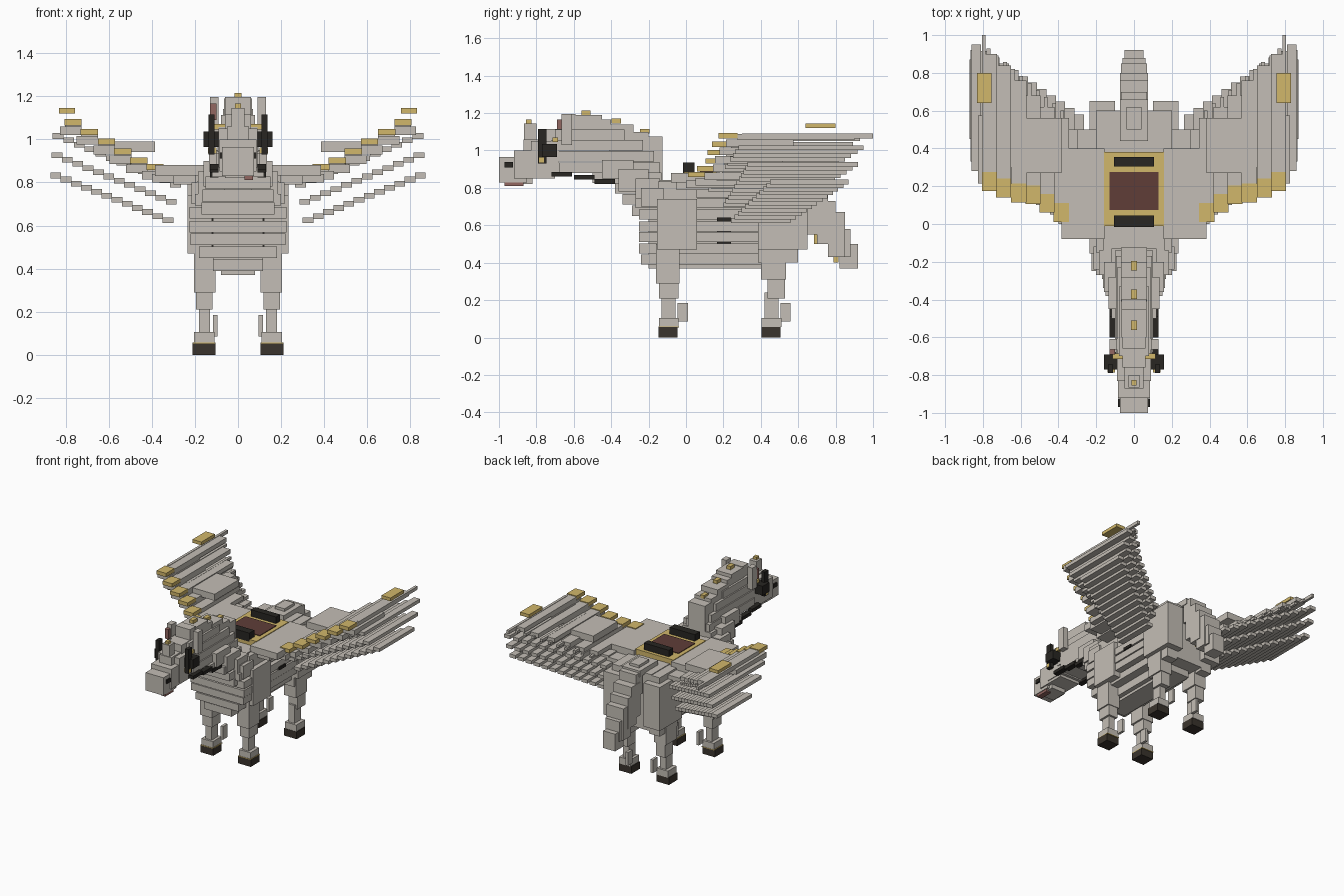
import bpy, bmesh

def material(name, rgb):
    m = bpy.data.materials.new(name)
    m.diffuse_color = (*rgb, 1)
    return m

STONE = material("stone grey", (0.55, 0.515, 0.465))
GOLD = material("gold", (0.64, 0.475, 0.145))
BLACK = material("black leather", (0.021, 0.019, 0.016))
HOOF = material("dark hoof", (0.042, 0.034, 0.026))
RED = material("saddle red", (0.115, 0.048, 0.039))
PINK = material("pink", (0.29, 0.135, 0.12))

def boxes(name, mat, items, mirror=False):
    """One object from boxes given as (x0, x1, y0, y1, z0, z1)."""
    bm = bmesh.new()
    for x0, x1, y0, y1, z0, z1 in items:
        for s in ((1, -1) if mirror else (1,)):
            vs = bmesh.ops.create_cube(bm, size=1)["verts"]
            for v in vs:
                v.co = (s * (x0 + x1) / 2 + v.co.x * (x1 - x0),
                        (y0 + y1) / 2 + v.co.y * (y1 - y0),
                        (z0 + z1) / 2 + v.co.z * (z1 - z0))
    me = bpy.data.meshes.new(name)
    bm.to_mesh(me)
    bm.free()
    me.materials.append(mat)
    ob = bpy.data.objects.new(name, me)
    bpy.context.collection.objects.link(ob)
    return ob

def mid(hw, *rest):
    return (-hw, hw, *rest)

def lerp(a, b, t):
    return a + (b - a) * t

# Barrel: core with stacked slabs
boxes("body_core", STONE, [mid(0.115, -0.2, 0.6, 0.42, 0.82), mid(0.08, -0.2, 0.5, 0.37, 0.45)])
boxes("body_slabs", STONE, [mid(hw, y0, y1, z, z + 0.053) for hw, y0, y1, z in (
    (0.115, -0.24, 0.45, 0.39), (0.18, -0.25, 0.5, 0.45), (0.22, -0.25, 0.55, 0.51),
    (0.225, -0.25, 0.6, 0.568), (0.225, -0.25, 0.6, 0.632), (0.20, -0.27, 0.6, 0.692),
    (0.19, -0.24, 0.6, 0.75), (0.165, -0.2, 0.6, 0.79))])
boxes("shoulders", STONE, [(0.12, 0.235, -0.155, 0.06, 0.47, 0.74),
                           (0.12, 0.2, -0.15, 0.06, 0.74, 0.835)], True)
boxes("hips", STONE, [(0.10, 0.235, 0.385, 0.65, 0.47, 0.80),
                      (0.08, 0.2, 0.4, 0.6, 0.80, 0.845)], True)
boxes("rump", STONE, [mid(0.13, 0.38, 0.60, 0.80, 0.85), mid(0.075, 0.44, 0.66, 0.84, 0.885),
                      mid(0.04, 0.5, 0.62, 0.88, 0.905)])
boxes("girth", BLACK, [mid(0.135, 0.165, 0.24, 0.5, 0.64), mid(0.234, 0.165, 0.24, 0.62, 0.642)])

# Legs
def leg(name, y, upper):
    boxes(name, STONE, [
        *upper,
        (0.13, 0.18, y + 0.015, y + 0.09, 0.09, 0.24),
        (0.11, 0.205, y, y + 0.105, 0.055, 0.105),
        (0.095, 0.115, y + 0.10, y + 0.155, 0.085, 0.185)], True)
    boxes(name + "_hoof", HOOF, [(0.105, 0.21, y - 0.002, y + 0.1, 0, 0.055)], True)

leg("front_leg", -0.145, [(0.105, 0.205, -0.16, -0.035, 0.29, 0.5),
                          (0.118, 0.195, -0.145, -0.04, 0.21, 0.29)])
leg("back_leg", 0.405, [(0.105, 0.205, 0.4, 0.535, 0.31, 0.5), (0.11, 0.2, 0.385, 0.6, 0.4, 0.48),
                        (0.118, 0.195, 0.435, 0.53, 0.21, 0.31)])
boxes("front_hoof_band", GOLD, [(0.105, 0.21, -0.148, -0.038, 0.053, 0.058)], True)

# Neck
boxes("neck", STONE, [mid(hw, y0, y1, z, z + 0.057) for hw, y0, y1, z in (
    (0.17, -0.29, -0.1, 0.65), (0.165, -0.34, -0.1, 0.71), (0.15, -0.38, -0.1, 0.77),
    (0.12, -0.5, -0.13, 0.825), (0.10, -0.68, -0.14, 0.88), (0.095, -0.72, -0.17, 0.94),
    (0.09, -0.72, -0.23, 1.0), (0.08, -0.70, -0.33, 1.055))])
boxes("neck_sides", STONE, [(0.06, hw, y0, y1, z0, z1) for hw, y0, y1, z0, z1 in (
    (0.215, -0.24, -0.12, 0.70, 0.80), (0.185, -0.27, -0.14, 0.74, 0.85),
    (0.16, -0.36, -0.20, 0.78, 0.90), (0.135, -0.45, -0.28, 0.85, 0.95))], True)

# Mane
boxes("mane", STONE, [mid(hw, y0, y1, z0, z1) for hw, y0, y1, z0, z1 in (
    (0.06, -0.66, -0.59, 1.0, 1.195), (0.065, -0.60, -0.45, 1.0, 1.19),
    (0.065, -0.46, -0.40, 1.0, 1.165), (0.07, -0.41, -0.28, 0.96, 1.14),
    (0.07, -0.29, -0.20, 0.93, 1.10), (0.07, -0.21, -0.125, 0.84, 1.075))])
boxes("mane_studs", GOLD, [mid(0.016, y, y + 0.05, z, z + 0.025) for y, z in (
    (-0.56, 1.19), (-0.398, 1.145), (-0.245, 1.09))])

# Head
boxes("head", STONE, [mid(0.075, -1.0, -0.85, 0.83, 0.965), mid(0.085, -0.92, -0.7, 0.85, 1.0),
                      mid(0.09, -0.83, -0.68, 0.87, 1.05), mid(0.05, -0.87, -0.7, 0.97, 1.06),
                      mid(0.06, -0.76, -0.66, 1.03, 1.115), mid(0.06, -0.95, -0.82, 0.82, 0.85)])
boxes("forelock", STONE, [mid(0.03, -0.865, -0.80, 1.04, 1.145)])
boxes("forelock_stud", GOLD, [mid(0.014, -0.855, -0.825, 1.14, 1.165)])
boxes("nostrils", BLACK, [(0.07, 0.086, -0.97, -0.925, 0.91, 0.938)], True)
boxes("tongue", PINK, [(0.03, 0.07, -0.97, -0.87, 0.81, 0.832)])
boxes("ears", STONE, [(0.09, 0.13, -0.665, -0.61, 1.03, 1.195)], True)
boxes("inner_ear", PINK, [(-0.13, -0.1, -0.69, -0.665, 1.09, 1.165)])

# Bridle and reins
boxes("bridle", BLACK, [(0.11, 0.137, -0.79, -0.745, 0.93, 1.115),
                        (0.09, 0.16, -0.77, -0.69, 0.965, 1.035)], True)
boxes("bridle_trim", GOLD, [(0.04, 0.115, -0.715, -0.685, 1.045, 1.07),
                            (0.10, 0.14, -0.785, -0.76, 0.935, 0.962)], True)
boxes("reins", BLACK, [(0.09, 0.13, y, y + 0.11, z, z + 0.025) for y, z in (
    (-0.72, 0.86), (-0.60, 0.845), (-0.49, 0.822))], True)
boxes("breast_strap", GOLD, [(0.165, 0.187, -0.079, -0.06, 0.815, 0.875)], True)

# Saddle
boxes("saddle_cloth", GOLD, [mid(0.16, -0.01, 0.38, 0.82, 0.885)])
boxes("saddle_seat", RED, [mid(0.13, 0.075, 0.275, 0.88, 0.89)])
boxes("saddle_bars", BLACK, [mid(0.105, -0.015, 0.045, 0.87, 0.935),
                             mid(0.105, 0.305, 0.355, 0.87, 0.935)])

# Tail
boxes("tail", STONE, [mid(hw, y0, y1, z0, z1) for hw, y0, y1, z0, z1 in (
    (0.07, 0.62, 0.70, 0.70, 0.87), (0.075, 0.65, 0.76, 0.55, 0.80), (0.075, 0.70, 0.80, 0.50, 0.73),
    (0.07, 0.76, 0.85, 0.43, 0.67), (0.06, 0.79, 0.88, 0.43, 0.58), (0.05, 0.82, 0.92, 0.37, 0.50))])
boxes("tail_studs", GOLD, [mid(0.016, 0.685, 0.715, 0.5, 0.55), mid(0.016, 0.788, 0.815, 0.4, 0.432)])

# Wing roots and covert plates
boxes("wing_root", STONE, [(0.155, 0.385, -0.08, 0.40, 0.83, 0.88), (0.2, 0.3, -0.05, 0.5, 0.79, 0.83),
                           (0.3, 0.4, 0.0, 0.5, 0.80, 0.84)], True)
boxes("wing_covert", STONE, [(0.385, 0.575, 0.27, 0.56, 0.94, 0.99)], True)

# Leading edge: gold tips with a plate behind each
edge = ((0.345, 0.01, 0.858, 0.56), (0.42, 0.06, 0.888, 0.62), (0.495, 0.105, 0.93, 0.68),
        (0.57, 0.115, 0.975, 0.76), (0.65, 0.14, 1.02, 0.84), (0.725, 0.175, 1.065, 0.90))
boxes("wing_edge_tips", GOLD, [(x, x + 0.08, y, y + 0.1, z, z + 0.028) for x, y, z, _ in edge], True)
boxes("wing_top_plates", STONE, [(x, x + 0.078, y + 0.1, end, z - 0.01, z + 0.022)
                                 for x, y, z, end in edge], True)
boxes("wing_front_plates", STONE, [(x, x + 0.10, y + 0.04, y + 0.4, z - 0.045, z - 0.005)
                                   for x, y, z, _ in edge], True)
boxes("wing_end_caps", GOLD, [(0.755, 0.83, 0.64, 0.80, 1.12, 1.145)], True)
boxes("wing_end_quills", STONE, [(0.785, 0.805, 0.3, 1.0, 1.065, 1.09)], True)

# Feather tiers: inner and outer (x, y start, y end, z), shortest tier lowest
tiers = (((0.325, 0.24, 0.56, 0.625), (0.845, 0.45, 0.87, 0.832)),
         ((0.31, 0.2, 0.58, 0.71), (0.84, 0.33, 0.92, 0.925)),
         ((0.29, 0.12, 0.58, 0.79), (0.835, 0.28, 0.95, 1.015)))
COUNT = 12
for i, (a, b) in enumerate(tiers):
    feathers = []
    for k in range(COUNT):
        x, y0, y1, z = (lerp(p, q, k / (COUNT - 1)) for p, q in zip(a, b))
        feathers.append((x - 0.025, x + 0.025, y0, y1, z - 0.013, z + 0.013))
    boxes(f"feather_tier_{i + 1}", STONE, feathers, True)

# Thin quills poking past the top plates
boxes("top_quills", STONE, [(x, x + 0.02, 0.3, lerp(0.60, 0.93, t), z, z + 0.02)
                            for t in [k / 9 for k in range(10)]
                            for x, z in [(lerp(0.37, 0.76, t), lerp(0.835, 1.05, t))]], True)
